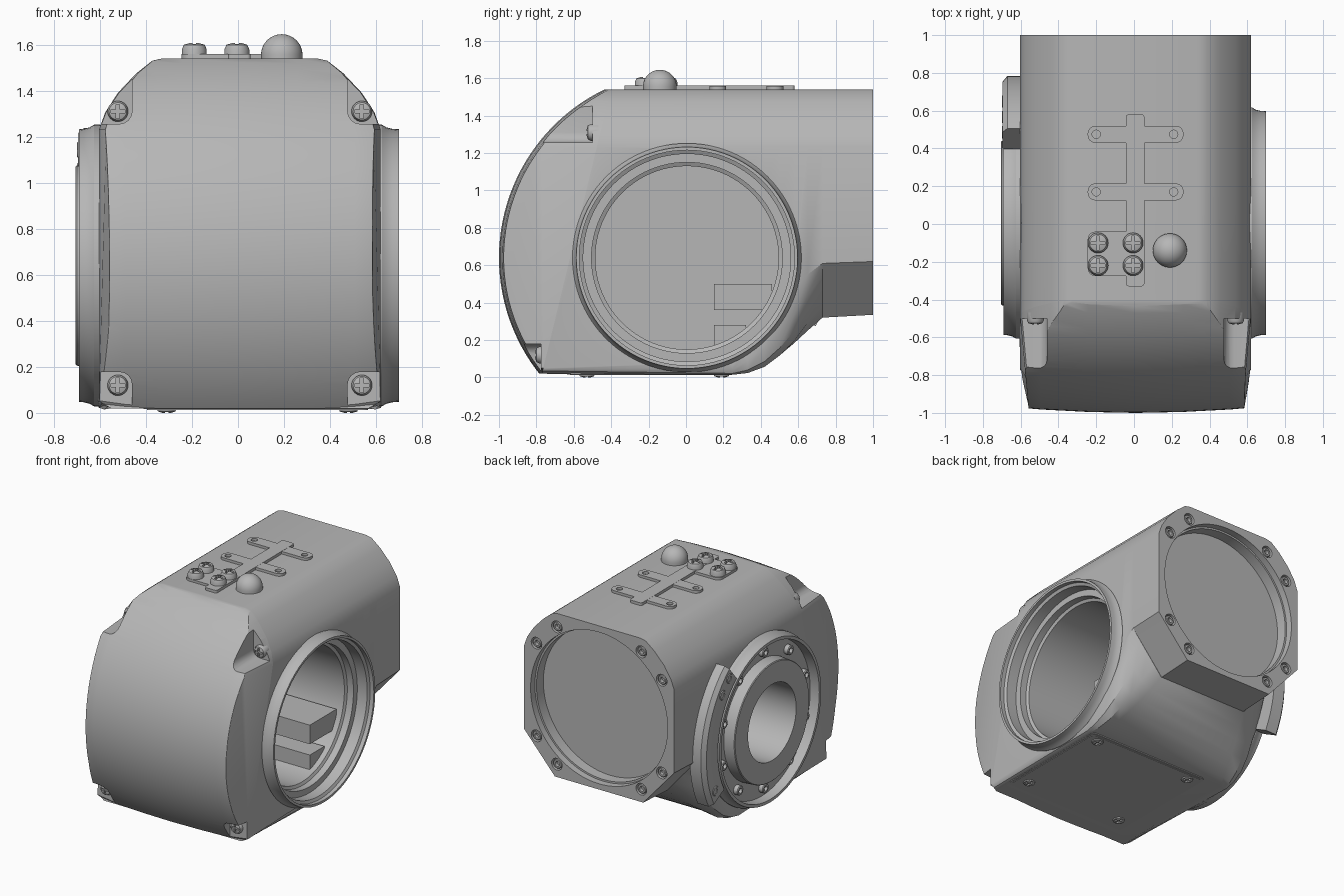
import bpy, bmesh, math
from mathutils import Vector, Matrix

cube = bpy.data.objects.get("Cube")
if cube:
    bpy.data.objects.remove(cube)

grey = bpy.data.materials.new("Housing grey")
grey.use_nodes = True
grey.diffuse_color = (0.47, 0.47, 0.47, 1)
grey.node_tree.nodes["Principled BSDF"].inputs["Base Color"].default_value = grey.diffuse_color
parts = []
CX, RZ, NZ = 0.008, 0.64, 0.935     # body middle, side ring height, neck height


def add(name, bm):
    bmesh.ops.remove_doubles(bm, verts=bm.verts, dist=1e-5)
    bmesh.ops.recalc_face_normals(bm, faces=bm.faces)
    me = bpy.data.meshes.new(name)
    bm.to_mesh(me)
    bm.free()
    me.materials.append(grey)
    ob = bpy.data.objects.new(name, me)
    bpy.context.collection.objects.link(ob)
    parts.append(ob)
    return ob


def loft(name, loops, caps=True):
    bm = bmesh.new()
    rows = [[bm.verts.new(p) for p in loop] for loop in loops]
    n = len(rows[0])
    for a, b in zip(rows, rows[1:]):
        for i in range(n):
            bm.faces.new((a[i], a[(i + 1) % n], b[(i + 1) % n], b[i]))
    if caps:
        bm.faces.new(rows[0])
        bm.faces.new(rows[-1])
    return add(name, bm)


def lathe(name, profile, loc, axis=(0, 0, 1), segs=64):
    """Revolve (radius, height) points around an axis."""
    turn = Vector((0, 0, 1)).rotation_difference(Vector(axis)).to_matrix()
    ang = [math.tau * i / segs for i in range(segs)]
    loops = [[turn @ Vector((r * math.cos(a), r * math.sin(a), h)) + Vector(loc) for a in ang]
             for r, h in profile]
    return loft(name, loops, caps=False)


def rod(name, r, h0, h1, loc, axis, segs=64):
    return lathe(name, [(0, h0), (r, h0), (r, h1), (0, h1)], loc, axis, segs)


def box(name, lo, hi, bevel=0, along=2):
    bm = bmesh.new()
    lo, hi = Vector(lo), Vector(hi)
    size = hi - lo
    bmesh.ops.create_cube(bm, size=1, matrix=Matrix.Translation((lo + hi) / 2) @ Matrix.Diagonal((*size, 1)))
    if bevel:
        edges = [e for e in bm.edges if abs((e.verts[0].co - e.verts[1].co)[along]) > 1e-4]
        bmesh.ops.bevel(bm, geom=edges, offset=bevel, segments=4, profile=0.5, affect='EDGES')
    return add(name, bm)


def boolean(ob, tool, op='DIFFERENCE'):
    mod = ob.modifiers.new("cut", 'BOOLEAN')
    mod.operation, mod.object, mod.solver = op, tool, 'EXACT'
    bpy.context.view_layer.update()
    mesh = bpy.data.meshes.new_from_object(ob.evaluated_get(bpy.context.evaluated_depsgraph_get()))
    ob.modifiers.clear()
    ob.data = mesh
    parts.remove(tool)
    bpy.data.objects.remove(tool)


def seam(z):
    return -0.775 + 0.242 * z


def section(y, zbot, cx, cz, bulge=0.0, scale=1.0):
    """Cross-section with rounded top chamfers; y may be a function of height."""
    half = []
    for t in (0, 0.25, 0.5, 0.75, 1):       # lower corner, straight or bulging
        push = bulge * 2 * t * (1 - t)
        half.append((cx + (0.612 - cx) * (t + push), zbot + (cz - zbot) * (t - push)))
    half += [(0.612, 1.23), (0.585, 1.305), (0.53, 1.39), (0.45, 1.475), (0.38, 1.53), (0.335, 1.54)]
    loop = half + [(-x, z) for x, z in reversed(half)]
    return [(CX + x * scale, y(z) if callable(y) else y, z) for x, z in loop]


# Main housing, blending from a square belly to the octagonal neck
housing = loft("housing", [section(seam, 0.02, 0.56, 0.05)] + [section(*s) for s in (
    (0.25, 0.022, 0.55, 0.08, 1), (0.33, 0.04, 0.52, 0.17, 1), (0.42, 0.075, 0.48, 0.28, 0.9),
    (0.5, 0.125, 0.45, 0.38, 0.75), (0.58, 0.185, 0.42, 0.47, 0.55), (0.65, 0.25, 0.39, 0.55, 0.3),
    (0.73, 0.32, 0.365, 0.61))])
centre = (0, 0.005, RZ)
boolean(housing, rod("barrel_cutter", 0.58, -1, 1, centre, (1, 0, 0), 96))

# Side barrel: stepped opening on the left, flange with bored hub on the right
lathe("side_barrel", [
    (0, -0.3), (0.49, -0.3), (0.49, 0.52), (0.51, 0.53), (0.51, 0.58), (0.555, 0.58), (0.555, 0.66),
    (0.575, 0.67), (0.575, 0.7), (0.592, 0.7), (0.594, 0.67), (0.6, 0.645), (0.612, 0.625), (0.612, 0.61),
    (0.598, 0.58), (0.598, -0.58), (0.612, -0.6), (0.612, -0.625), (0.6, -0.645), (0.594, -0.67),
    (0.592, -0.69), (0.57, -0.69), (0.565, -0.62), (0.44, -0.62), (0.435, -0.7), (0.43, -0.705),
    (0.28, -0.705), (0.28, -0.35), (0, -0.35)], centre, (1, 0, 0), 96)

# Blocks inside the opening
box("inner_upper_block", (-0.31, 0.15, 0.36), (0.48, 0.46, 0.5))
box("inner_lower_block", (-0.31, 0.15, 0.17), (0.48, 0.32, 0.28))

# Curved front cover: tapered section trimmed by a barrel
cover = loft("front_cover", [section(seam, 0.02, 0.56, 0.05),
                             section(-1.1, 0.02, 0.56, 0.05, 0, 0.907)])
boolean(cover, lathe("barrel", [(0, -0.7), (0.965, -0.7), (0.982, -0.5), (0.995, -0.25), (1, 0),
                                (0.995, 0.25), (0.982, 0.5), (0.965, 0.7), (0, 0.7)],
                     (CX, 0, RZ), (1, 0, 0), 128), 'INTERSECT')
bm = bmesh.new()
bm.from_mesh(cover.data)
rim = [e for e in bm.edges if len(e.link_faces) == 2 and e.calc_face_angle() > 0.8
       and all(v.co.y < seam(v.co.z) - 0.03 and v.co.z > 0.1 for v in e.verts)]
bmesh.ops.bevel(bm, geom=rim, offset=0.025, segments=3, profile=0.5, affect='EDGES', clamp_overlap=True)
bm.to_mesh(cover.data)
bm.free()
for side in (-1, 1):
    for z0, z1, back in ((1.255, 1.8, -0.5), (-0.2, 0.178, -0.775)):
        xs = sorted((CX + side * 0.468, CX + side * 0.9))
        boolean(cover, box("pocket_cutter", (xs[0], -1.3, z0), (xs[1], back, z1), 0.055, 1))

# Rear neck with round recess and counterbores
neck = loft("neck", [section(y, zb, 0.36, cz) for y, zb, cz in ((0.73, 0.32, 0.61), (1.0, 0.335, 0.62))])
boolean(neck, lathe("recess_cutter", [(0, -0.13), (0.545, -0.13), (0.545, -0.05), (0.558, -0.05),
                                      (0.558, 0.1), (0, 0.1)], (CX, 1, NZ), (0, 1, 0), 96))
neck_spots = []
for quarter in range(4):
    for off in (-11, 11):
        a = math.radians(45 + 90 * quarter + off)
        neck_spots.append((CX + 0.615 * math.cos(a), 1, NZ + 0.61 * math.sin(a)))
for p in neck_spots:
    boolean(neck, rod("counterbore", 0.043, -0.045, 0.1, p, (0, 1, 0), 24))

# Screw masters: cross-slot pan head and socket head
pan = lathe("cover_screw", [(0, -0.03), (0.05, -0.03), (0.05, 0.015), (0.042, 0.033), (0.022, 0.04), (0, 0.04)],
            (0, 0, 0), segs=32)
for a, b in ((0.034, 0.008), (0.008, 0.034)):
    boolean(pan, box("slot", (-a, -b, 0.022), (a, b, 0.1)))
socket = lathe("socket_screw", [(0, -0.05), (0.035, -0.05), (0.035, 0.02), (0.03, 0.025), (0.018, 0.025),
                                (0.018, 0), (0, 0)], (0, 0, 0), segs=24)


def screw(name, master, loc, axis, size=1.0):
    ob = bpy.data.objects.new(name, master.data)
    bpy.context.collection.objects.link(ob)
    ob.location, ob.scale = loc, (size,) * 3
    ob.rotation_mode = 'QUATERNION'
    ob.rotation_quaternion = Vector((0, 0, 1)).rotation_difference(Vector(axis))
    parts.append(ob)


for p in neck_spots:
    screw("neck_screw", socket, (p[0], 0.97, p[2]), (0, 1, 0))
for side in (-1, 1):
    screw("upper_cover_screw", pan, (CX + side * 0.53, -0.495, 1.31), (0, -1, 0), 0.9)
    screw("lower_cover_screw", pan, (CX + side * 0.53, -0.77, 0.12), (0, -1, 0), 0.9)
for i in range(10):
    a = math.tau * (i + 0.5) / 10
    screw("flange_screw", socket, (-0.63, 0.005 + 0.5 * math.cos(a), RZ + 0.5 * math.sin(a)), (-1, 0, 0))

# Curved bracket beside the hub
arc = []
for i in range(17):
    a = math.radians(-28 + 78 * i / 16)
    arc.append([(x, 0.005 + r * math.cos(a), RZ + r * math.sin(a))
                for x, r in ((-0.58, 0.61), (-0.69, 0.61), (-0.695, 0.62), (-0.695, 0.75), (-0.67, 0.78), (-0.58, 0.78))])
loft("side_bracket", arc)
for deg in (-22, 36, 46):
    a = math.radians(deg)
    screw("bracket_screw", socket, (-0.675, 0.7 * math.cos(a), RZ + 0.7 * math.sin(a)), (-1, 0, 0))

# Raised cross-shaped plate on top
plate = box("top_plate", (-0.043, -0.33, 1.52), (0.055, 0.58, 1.56), 0.015)
for y in (0.17, 0.475):
    boolean(plate, box("arm", (-0.245, y - 0.045, 1.52), (0.262, y + 0.045, 1.559), 0.04), 'UNION')
boolean(plate, box("pad", (-0.245, -0.275, 1.52), (0.04, -0.04, 1.558), 0.04), 'UNION')
for y in (0.17, 0.475):
    for x in (-0.2, 0.21):
        boolean(plate, rod("hole", 0.022, 1.542, 1.6, (x, y, 0), (0, 0, 1), 20))
for x in (-0.19, -0.005):
    for y in (-0.1, -0.22):
        screw("plate_screw", pan, (x, y, 1.563), (0, 0, 1), 1.08)

# Domed lamp
dome = [(0.09 * math.cos(t * math.pi / 24), 1.555 + 0.09 * math.sin(t * math.pi / 24)) for t in range(13)]
lathe("dome", [(0, 1.52), (0.09, 1.52)] + dome, (0.19, -0.14, 0), segs=40)

# Access plate underneath
box("bottom_gap_rim", (-0.41, -0.635, 0.017), (0.58, 0.26, 0.035), 0.03)
box("bottom_plate", (-0.395, -0.62, 0.013), (0.565, 0.245, 0.035), 0.03)
for x in (-0.31, 0.48):
    for y in (-0.53, 0.19):
        screw("bottom_screw", pan, (x, y, 0.036), (0, 0, -1), 0.9)

# Remove screw masters, then smooth with sharp edges kept
for master in (pan, socket):
    parts.remove(master)
    bpy.data.objects.remove(master)
bpy.ops.object.select_all(action='DESELECT')
for ob in parts:
    ob.select_set(True)
bpy.context.view_layer.objects.active = parts[0]
bpy.ops.object.shade_smooth_by_angle(angle=math.radians(30))
